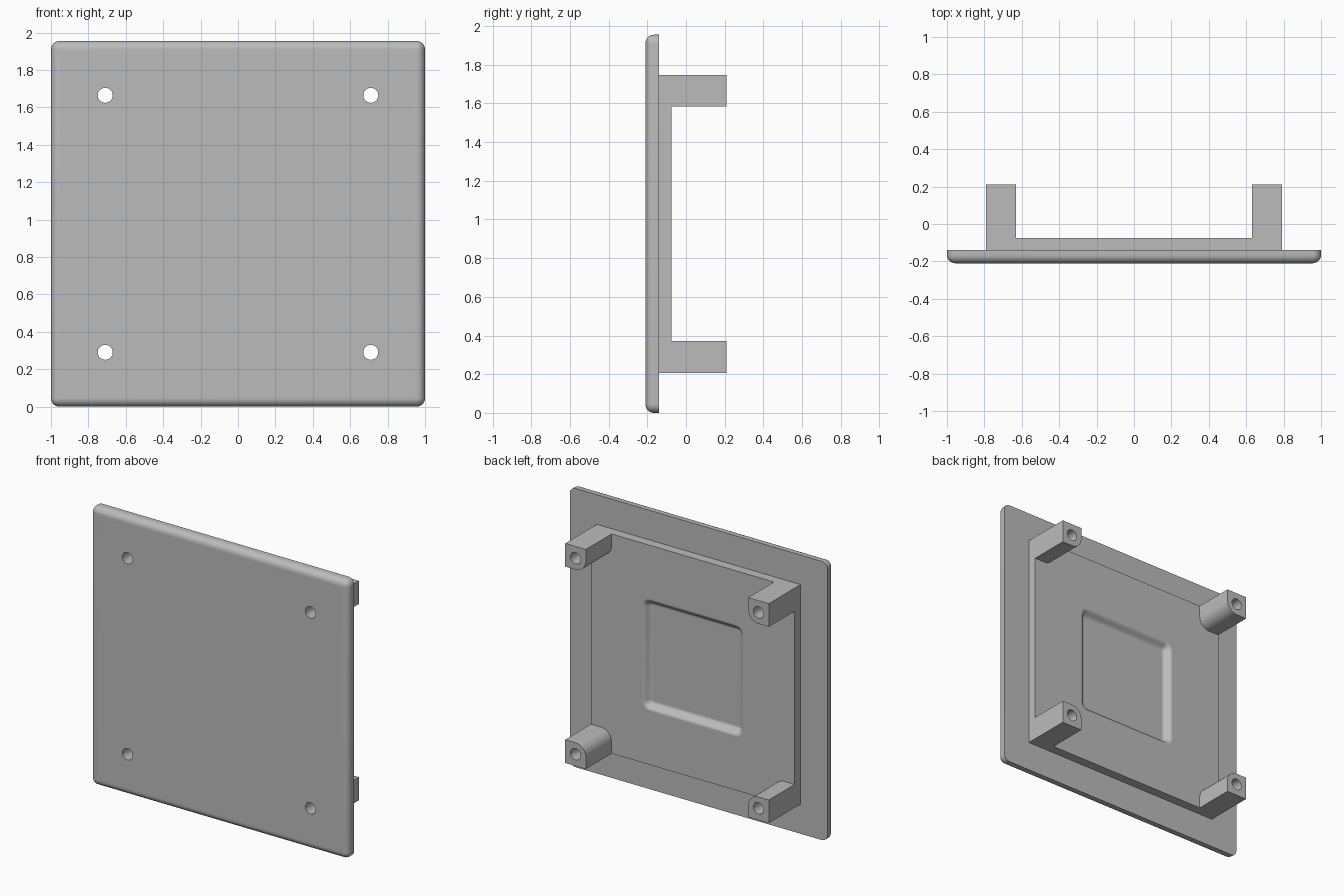
import bpy, bmesh, math
from mathutils import Matrix, Vector

if "Cube" in bpy.data.objects:
    bpy.data.objects.remove(bpy.data.objects["Cube"])

W, H = 1.0, 1.955            # half width and full height of the plate
MID = H / 2
FRONT, SEAM, SLAB, BACK = -0.21, -0.14, -0.075, 0.21
HOLE_X, HOLE_DZ = 0.71, 0.687

grey = bpy.data.materials.new("plain_grey")
grey.diffuse_color = (0.5, 0.5, 0.5, 1)
grey.use_nodes = True
grey.node_tree.nodes["Principled BSDF"].inputs["Base Color"].default_value = grey.diffuse_color


def outline(x0, x1, z0, z1, radii, n=8):
    """Rectangle in x/z with a radius for each corner."""
    pts = []
    corners = [(x0, z0, 1, 1), (x1, z0, -1, 1), (x1, z1, -1, -1), (x0, z1, 1, -1)]
    for k, ((x, z, sx, sz), r) in enumerate(zip(corners, radii)):
        for i in range(n + 1):
            a = math.pi + (k + i / n) * math.pi / 2
            pts.append((x + sx * r + r * math.cos(a), z + sz * r + r * math.sin(a)))
    return pts


def centred(hw, hh, r):
    return outline(-hw, hw, MID - hh, MID + hh, [max(r, 0)] * 4)


def loft(name, sections):
    """Skin a list of (y, outline) sections and cap both ends."""
    bm = bmesh.new()
    rings = [[bm.verts.new((x, y, z)) for x, z in pts] for y, pts in sections]
    for a, b in zip(rings, rings[1:]):
        for i in range(len(a)):
            j = (i + 1) % len(a)
            bm.faces.new((a[i], a[j], b[j], b[i]))
    bm.faces.new(rings[0])
    bm.faces.new(rings[-1])
    bmesh.ops.remove_doubles(bm, verts=bm.verts, dist=1e-5)
    bmesh.ops.recalc_face_normals(bm, faces=bm.faces)
    return add_object(name, bm)


def add_object(name, bm):
    me = bpy.data.meshes.new(name)
    bm.to_mesh(me)
    bm.free()
    me.materials.append(grey)
    ob = bpy.data.objects.new(name, me)
    bpy.context.collection.objects.link(ob)
    return ob


parts = []

# Front plate with filleted front edges and rounded corners
R = 0.045
sections = [(FRONT, centred(W - 0.06, MID - 0.06, 0))]
for i in range(9):
    a = i / 8 * math.pi / 2
    inset = R * (1 - math.sin(a))
    sections.append((FRONT + R * (1 - math.cos(a)),
                     centred(W - inset, MID - inset, R - inset)))
sections.append((SEAM, centred(W, MID, R)))
parts.append(loft("front_plate", sections))

# Raised slab on the back with a soft-edged square recess
sections = [(SEAM, centred(0.79, 0.77, 0)), (SLAB, centred(0.79, 0.77, 0)),
            (SLAB, centred(0.40, 0.40, 0.06))]
for i in range(11):
    t = i / 10
    half = 0.39 - 0.05 * t
    sections.append((SLAB - 0.02 * (1 - math.cos(math.pi * t)),
                     centred(half, half, 0.06 - 0.05 * t)))
sections.append((SLAB - 0.04, centred(0.33, 0.33, 0.005)))
parts.append(loft("raised_slab", sections))

# Four posts, each rounded on the corner facing the middle
for sx, side in ((-1, "left"), (1, "right")):
    for sz, level in ((-1, "lower"), (1, "upper")):
        xs = sorted((sx * 0.79, sx * 0.63))
        zs = sorted((MID + sz * 0.77, MID + sz * 0.607))
        radii = [0, 0, 0, 0]
        radii[{(-1, -1): 2, (1, -1): 3, (1, 1): 0, (-1, 1): 1}[sx, sz]] = 0.08
        shape = outline(*xs, *zs, radii)
        parts.append(loft(f"post_{level}_{side}", [(SLAB, shape), (BACK, shape)]))

# Screw holes through everything
bm = bmesh.new()
for sx in (-1, 1):
    for sz in (-1, 1):
        m = (Matrix.Translation(Vector((sx * HOLE_X, 0, MID + sz * HOLE_DZ)))
             @ Matrix.Rotation(math.pi / 2, 4, 'X'))
        bmesh.ops.create_cone(bm, cap_ends=True, segments=40, radius1=0.04,
                              radius2=0.04, depth=1, matrix=m)
cutter = add_object("hole_cutter", bm)
cutter.hide_render = True

for ob in parts:
    mod = ob.modifiers.new("holes", 'BOOLEAN')
    mod.operation, mod.solver, mod.object = 'DIFFERENCE', 'EXACT', cutter
    bpy.ops.object.select_all(action='DESELECT')
    ob.select_set(True)
    bpy.context.view_layer.objects.active = ob
    bpy.ops.object.modifier_apply(modifier=mod.name)
    bpy.ops.object.shade_smooth_by_angle(angle=math.radians(35))
bpy.data.objects.remove(cutter)
